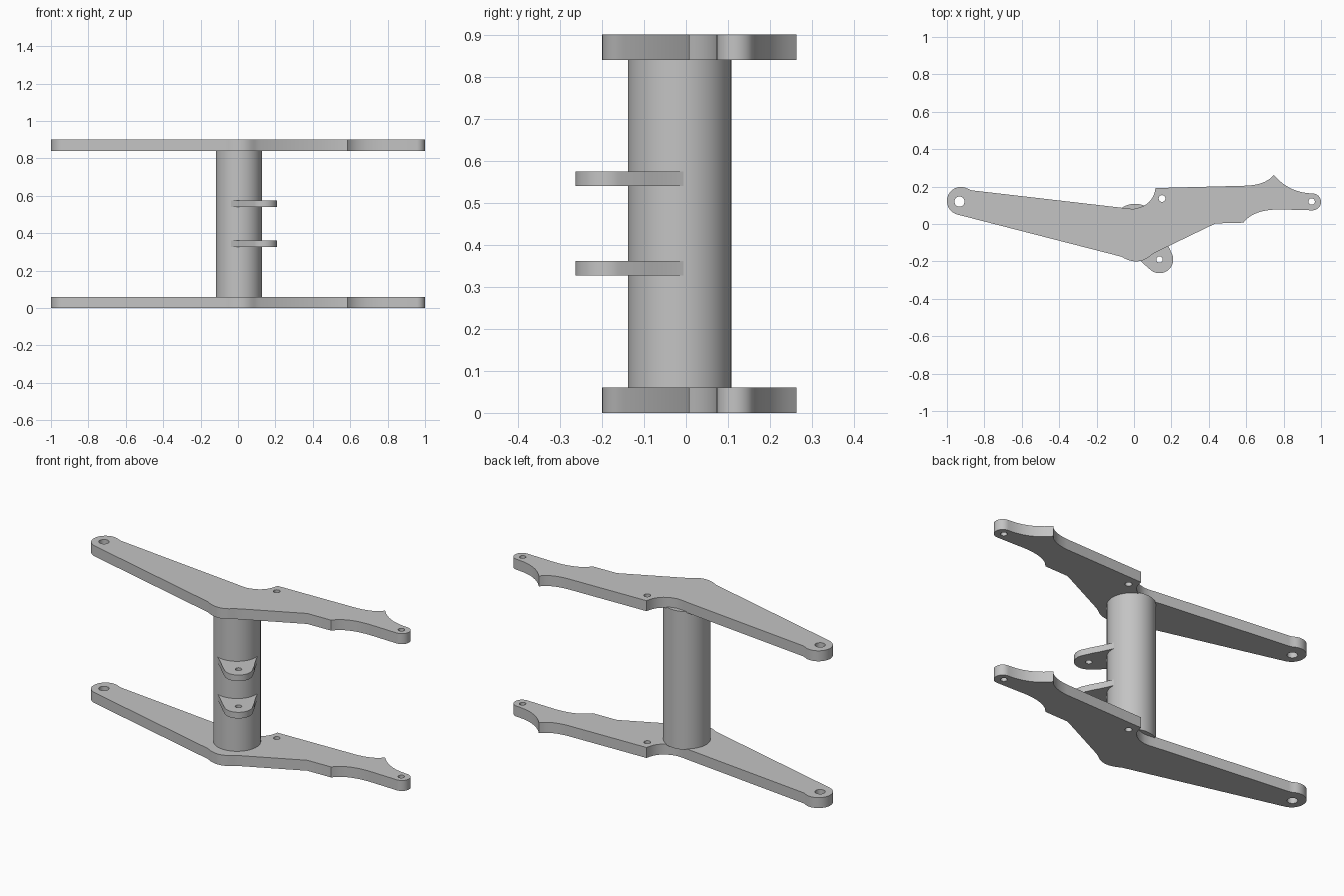
import bpy
import bmesh
from math import radians, cos, sin, pi
from mathutils import Vector

if "Cube" in bpy.data.objects:
    bpy.data.objects.remove(bpy.data.objects["Cube"])

# One grey metal for the whole linkage
GREY = (0.55, 0.55, 0.55, 1)
metal = bpy.data.materials.new("grey metal")
metal.use_nodes = True
metal.diffuse_color = GREY
metal.node_tree.nodes["Principled BSDF"].inputs["Base Color"].default_value = GREY


def arc(cx, cy, r, start, end, n=20):
    """Points on a circle between two angles in degrees."""
    steps = [radians(start + (end - start) * i / n) for i in range(n + 1)]
    return [(cx + r * cos(a), cy + r * sin(a)) for a in steps]


def bow(a, b, c, n=10):
    """Smooth curve from a to c that passes through b halfway."""
    a, b, c = Vector(a), Vector(b), Vector(c)
    ctrl = 2 * b - (a + c) / 2
    ts = [i / n for i in range(n + 1)]
    return [tuple((1 - t) ** 2 * a + 2 * t * (1 - t) * ctrl + t * t * c) for t in ts]


def hole(cx, cy, r):
    return arc(cx, cy, r, 360, 0, 32)[:-1]


def finish(obj):
    bpy.ops.object.select_all(action="DESELECT")
    obj.select_set(True)
    bpy.context.view_layer.objects.active = obj
    bpy.ops.object.shade_smooth_by_angle(angle=radians(25))


def slab(name, loops, bottom, thickness):
    """Flat plate with holes: a filled outline extruded upwards."""
    curve = bpy.data.curves.new(name, "CURVE")
    curve.dimensions = "2D"
    curve.fill_mode = "BOTH"
    curve.extrude = thickness / 2
    for loop in loops:
        spline = curve.splines.new("POLY")
        spline.points.add(len(loop) - 1)
        for point, (x, y) in zip(spline.points, loop):
            point.co = (x, y, 0, 1)
        spline.use_cyclic_u = True
    temp = bpy.data.objects.new(name + "_outline", curve)
    bpy.context.collection.objects.link(temp)
    bpy.context.view_layer.update()
    mesh = bpy.data.meshes.new_from_object(
        temp.evaluated_get(bpy.context.evaluated_depsgraph_get()))
    bpy.data.objects.remove(temp)
    bm = bmesh.new()
    bm.from_mesh(mesh)
    bmesh.ops.remove_doubles(bm, verts=bm.verts, dist=0.0002)
    bmesh.ops.recalc_face_normals(bm, faces=bm.faces)
    bmesh.ops.translate(bm, verts=bm.verts, vec=(0, 0, bottom + thickness / 2))
    bm.to_mesh(mesh)
    bm.free()
    mesh.materials.clear()
    mesh.materials.append(metal)
    obj = bpy.data.objects.new(name, mesh)
    bpy.context.collection.objects.link(obj)
    finish(obj)


# Rocker arm outline, counter-clockwise from the big pivot eye
arm = (
    arc(-0.925, 0.123, 0.075, 62, 256)
    + bow((-0.067, -0.175), (0.005, -0.2), (0.07, -0.183))
    + bow((0.085, -0.172), (0.102, -0.16), (0.125, -0.147), 4)
    + [(0.436, 0.003)]
    + bow((0.585, 0.007), (0.66, 0.06), (0.78, 0.078))
    + arc(0.955, 0.118, 0.045, -90, 90, 16)
    + bow((0.94, 0.164), (0.833, 0.193), (0.747, 0.2634))
    + bow((0.735, 0.25), (0.685, 0.22), (0.61, 0.205))
    + bow((0.115, 0.192), (0.08, 0.117), (0.0, 0.081))
    + [(-0.035, 0.082), (-0.067, 0.087)]
    + [(-0.86, 0.179), (-0.873, 0.181)]
)
arm_holes = [hole(-0.933, 0.12, 0.027), hole(0.15, 0.136, 0.018), hole(0.95, 0.12, 0.017)]
for name, z in (("lower_arm", 0), ("upper_arm", 0.84)):
    slab(name, [arm] + arm_holes, z, 0.06)

# Cross tube between the arms
TUBE = Vector((0.005, -0.015))
bpy.ops.mesh.primitive_cylinder_add(
    vertices=64, radius=0.123, depth=0.79, location=(TUBE.x, TUBE.y, 0.45))
tube = bpy.context.object
tube.name = "cross_tube"
tube.data.materials.append(metal)
finish(tube)

# Lug outline along its own axis, pointing away from the tube
side = bow((0.065, 0.104), (0.12, 0.092), (0.18, 0.083), 6)
lug = ([(u, -v) for u, v in side]
       + arc(0.2186, 0, 0.0735, -82, 82, 24)
       + side[::-1])
axis = Vector((0.6, -0.8))
across = Vector((0.8, 0.6))


def place(loop):
    return [tuple(TUBE + axis * u + across * v) for u, v in loop]


for name, z in (("lower_lug", 0.327), ("upper_lug", 0.54)):
    slab(name, [place(lug), place(hole(0.2186, 0, 0.017))], z, 0.035)
